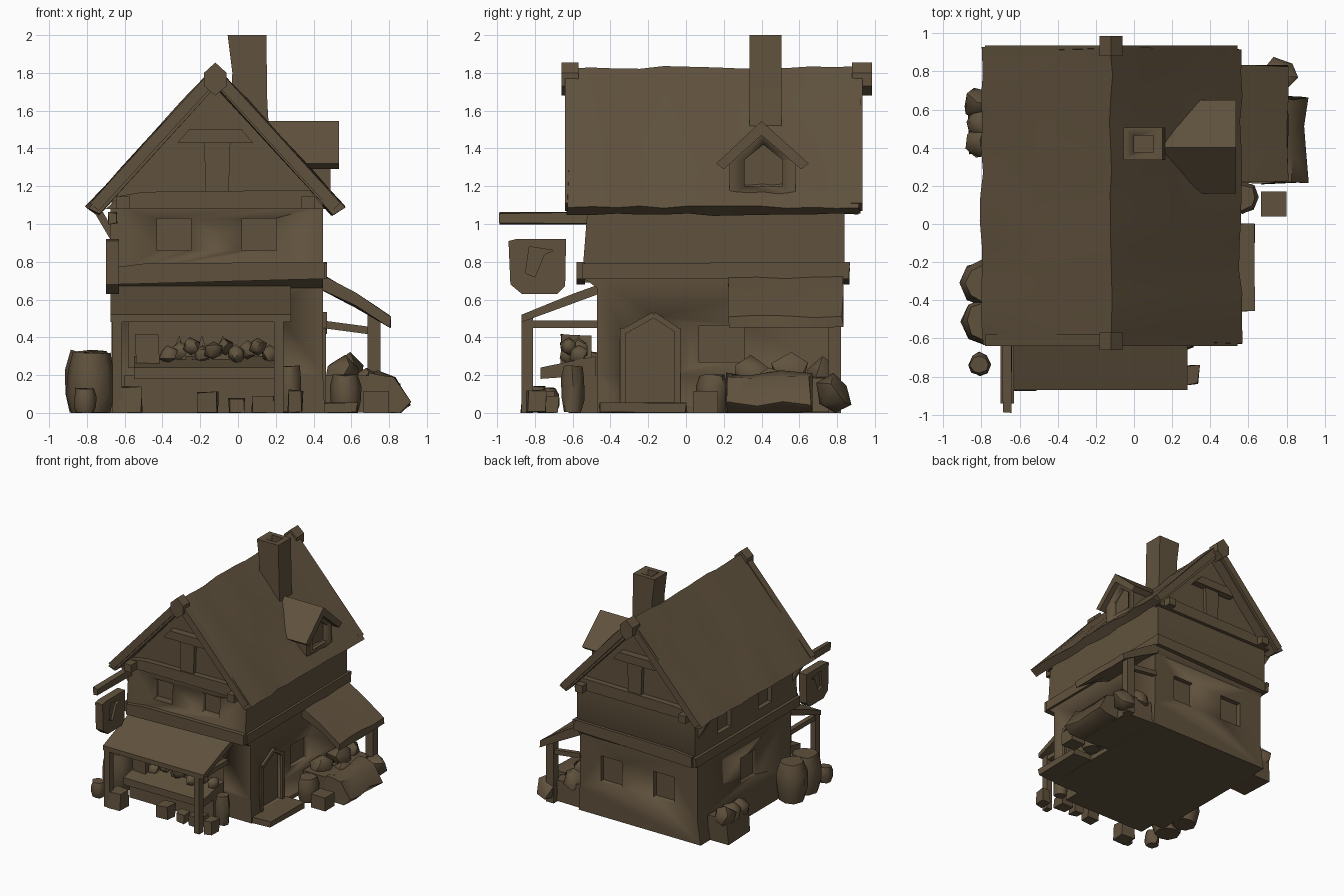
import bpy, bmesh, math, random
from mathutils import Vector

if "Cube" in bpy.data.objects:
    bpy.data.objects.remove(bpy.data.objects["Cube"])

random.seed(4)
WOOD = bpy.data.materials.new("dark_brown")
WOOD.diffuse_color = (0.118, 0.084, 0.047, 1)
WOOD.use_nodes = True
WOOD.node_tree.nodes["Principled BSDF"].inputs["Base Color"].default_value = WOOD.diffuse_color


def finish(name, bm, jitter=0.0, angle=35):
    for v in bm.verts:
        v.co += Vector([random.uniform(-jitter, jitter) for _ in range(3)])
        v.co.z = max(v.co.z, 0)
    bmesh.ops.recalc_face_normals(bm, faces=bm.faces)
    me = bpy.data.meshes.new(name)
    bm.to_mesh(me)
    bm.free()
    me.materials.append(WOOD)
    me.shade_smooth()
    me.set_sharp_from_angle(angle=math.radians(angle))
    ob = bpy.data.objects.new(name, me)
    bpy.context.collection.objects.link(ob)
    return ob


def prism(name, pts, axis, a, b, steps=1, jitter=0.0, angle=35):
    """Extrude a profile, (x,z) along y or (y,z) along x."""
    bm = bmesh.new()
    rings = []
    for i in range(steps + 1):
        t = a + (b - a) * i / steps
        rings.append([bm.verts.new((p, t, q) if axis == 'y' else (t, p, q)) for p, q in pts])
    n = len(pts)
    for r, s in zip(rings, rings[1:]):
        for k in range(n):
            bm.faces.new((r[k], r[(k + 1) % n], s[(k + 1) % n], s[k]))
    bm.faces.new(rings[0])
    bm.faces.new(rings[-1])
    return finish(name, bm, jitter, angle)


def box(name, x0, x1, y0, y1, z0, z1, jitter=0.0):
    return prism(name, [(x0, z0), (x1, z0), (x1, z1), (x0, z1)], 'y', y0, y1, 1, jitter)


def beam(name, p, q, w):
    p, q = Vector(p), Vector(q)
    bm = bmesh.new()
    bmesh.ops.create_cube(bm, size=1)
    rot = (q - p).to_track_quat('Z', 'Y')
    for v in bm.verts:
        v.co = (p + q) / 2 + rot @ Vector((v.co.x * w, v.co.y * w, v.co.z * (q - p).length))
    return finish(name, bm)


def barrel(name, x, y, r, h):
    bm = bmesh.new()
    rings = []
    for z, k in ((0, .8), (.3, 1), (.7, 1), (1, .8)):
        rings.append([bm.verts.new((x + r * k * math.cos(i * math.pi / 4), y + r * k * math.sin(i * math.pi / 4), z * h))
                      for i in range(8)])
    for r0, r1 in zip(rings, rings[1:]):
        for i in range(8):
            bm.faces.new((r0[i], r0[(i + 1) % 8], r1[(i + 1) % 8], r1[i]))
    bm.faces.new(rings[0])
    bm.faces.new(rings[-1])
    return finish(name, bm, 0.006, 50)


def lump(name, x, y, z, r):
    bm = bmesh.new()
    bmesh.ops.create_icosphere(bm, subdivisions=1, radius=r)
    bmesh.ops.translate(bm, vec=(x, y, z), verts=bm.verts)
    return finish(name, bm, r * 0.15, 50)


def cut(target, cutter):
    cutter.hide_render = True
    cutter.hide_set(True)
    m = target.modifiers.new("cut", 'BOOLEAN')
    m.operation, m.solver, m.object = 'DIFFERENCE', 'EXACT', cutter


# Ground floor with shop opening, pointed door and windows
ground = prism("ground_floor", [(-.70, 0), (.46, 0), (.45, .2), (.45, .72), (-.67, .72), (-.67, .2)], 'y', -.47, .80)
cut(ground, box("shop_cutter", -.58, .19, -.6, -.39, .24, .56))
cut(ground, prism("door_cutter", [(-.33, .05), (-.05, .05), (-.05, .44), (-.17, .51), (-.33, .43)], 'x', .41, .6))
cut(ground, box("side_window_cutter", .41, .6, .07, .31, .27, .46))
cut(ground, box("left_window_cutter", -.8, -.63, .0, .22, .3, .52))
for i, x in enumerate((-.45, .05)):
    cut(ground, box(f"back_window_cutter_{i}", x, x + .2, .76, .9, .3, .52))
beam("door_ridge", (.455, -.05, .44), (.455, -.17, .52), .03)
beam("door_ridge_far", (.455, -.17, .52), (.455, -.33, .43), .03)
for y in (-.335, -.045):
    box("door_jamb", .44, .465, y - .015, y + .015, 0, .45)
box("door_step", .44, .63, -.46, 0, 0, .05, .006)

# Upper floor, tapered front overhang
upper = prism("upper_floor", [(-.47, .66), (.80, .66), (.84, .72), (.84, 1.1), (-.52, 1.1), (-.55, .72)], 'x', -.675, .45)
for i, x in enumerate((-.43, .02)):
    cut(upper, box(f"upper_window_cutter_{i}", x, x + .18, -.7, -.47, .86, 1.03))
for i, y in enumerate((-.2, .35)):
    cut(upper, box(f"upper_left_window_cutter_{i}", -.8, -.635, y, y + .18, .85, 1.02))
for y, s in ((-.56, -1), (.84, 1)):
    prism("belt_beam", [(-.66, .68), (.46, .71), (.46, .80), (-.50, .79), (-.66, .77)], 'y', y - .02, y + .025)
prism("side_belt", [(-.55, .71), (.86, .71), (.87, .80), (-.55, .79)], 'x', .44, .47)
prism("left_belt", [(-.55, .69), (.86, .69), (.87, .77), (-.55, .77)], 'x', -.70, -.67)

# Gable walls and their timber
prism("gable", [(-.67, 1.08), (.45, 1.08), (.45, 1.12), (-.12, 1.74), (-.67, 1.14)], 'y', -.50, .82)
for y in (-.52, .84):
    prism("gable_tie_beam", [(-.70, 1.08), (.46, 1.08), (.38, 1.18), (-.50, 1.17), (-.62, 1.15)], 'y', y - .03, y + .03)
    prism("gable_collar", [(-.32, 1.43), (.08, 1.43), (.02, 1.5), (-.26, 1.5)], 'y', y - .04, y + .04)
    prism("gable_post", [(-.17, 1.15), (-.05, 1.15), (-.04, 1.45), (-.18, 1.45)], 'y', y - .015, y + .015)

# Main roof, slightly wavy, with ridge ends and purlin ends
roof = [(-.80, 1.09), (-.63, 1.28), (-.46, 1.46), (-.29, 1.65), (-.12, 1.83), (.05, 1.65), (.22, 1.46), (.39, 1.28), (.56, 1.09),
        (.50, 1.05), (-.12, 1.73), (-.74, 1.05)]
prism("main_roof", roof, 'y', -.625, .92, 12, .009, 45)
for y0, y1 in ((-.66, -.57), (.88, .985)):
    prism("ridge_end", [(-.18, 1.73), (-.12, 1.68), (-.06, 1.73), (-.06, 1.80), (-.12, 1.855), (-.18, 1.80)], 'y', y0, y1)
for y in (-.61, .905):
    for s in (-1, 1):
        beam("barge_board", (-.12 + s * .02, y, 1.77), (-.12 + s * .64, y, 1.09), .06)
for x in (-.61, .37):
    box("purlin_end", x - .035, x + .035, -.63, -.5, 1.08, 1.145)
    box("purlin_end_back", x - .035, x + .035, .8, .93, 1.08, 1.145)
for y in (-.5, .78):
    beam("eave_strut", (-.76, y, 1.10), (-.66, y, .93), .04)

# Chimney with hollow top
chimney = prism("chimney", [(-.05, 1.4), (.175, 1.3), (.155, 1.65), (.15, 2.0), (-.055, 2.0), (-.03, 1.8)], 'y', .335, .505)
cut(chimney, box("flue_cutter", 0, .10, .375, .465, 1.93, 2.1))

# Dormer
dormer = prism("dormer_wall", [(.23, 1.15), (.58, 1.15), (.58, 1.34), (.405, 1.50), (.23, 1.34)], 'x', .1, .49)
cut(dormer, prism("dormer_cutter", [(.31, 1.2), (.51, 1.2), (.51, 1.34), (.41, 1.42), (.31, 1.34)], 'x', .45, .6))
prism("dormer_roof", [(.16, 1.32), (.40, 1.545), (.65, 1.32), (.61, 1.29), (.40, 1.47), (.20, 1.29)], 'x', .1, .535)

# Front stall: awning, posts, counter and goods
prism("stall_awning", [(-.87, .48), (-.87, .52), (-.60, .63), (-.46, .68), (-.46, .63)], 'x', -.675, .28)
for x in (-.64, .215):
    box("stall_post", x - .025, x + .025, -.87, -.81, 0, .51)
    box("stall_bracket", x - .02, x + .02, -.83, -.46, .45, .49)
prism("counter", [(-.77, .18), (-.77, .24), (-.48, .30), (-.48, .2)], 'x', -.55, .2)
box("counter_base", -.6, .2, -.62, -.45, 0, .2)
box("counter_crate", -.54, -.42, -.66, -.52, .25, .41, .008)
for i in range(10):
    x = -.37 + i * .06
    lump("counter_goods", x, -.62 + .05 * (i % 2), .31 + .02 * (i % 3), .05)
for x in (-.32, -.2, -.09):
    prism("standing_goods", [(x - .05, .27), (x + .05, .27), (x + .01, .41)], 'y', -.57, -.5)
for x0, x1, y0, y1, h in ((-.63, -.51, -.87, -.75, .14), (-.22, -.11, -.80, -.70, .11), (-.05, .03, -.78, -.70, .08),
                          (.08, .19, -.78, -.68, .09), (.27, .34, -.84, -.74, .12)):
    box("front_crate", x0, x1, y0, y1, 0, h, .008)
barrel("corner_keg", .275, -.60, .06, .25)
barrel("small_keg", -.81, -.735, .06, .13)

# Hanging sign on a bracket
box("sign_bar", -.685, -.64, -.99, -.5, 1.0, 1.06, .005)
sign = prism("sign_board", [(-.94, .91), (-.90, .92), (-.635, .92), (-.64, .67), (-.68, .63), (-.87, .63), (-.93, .68)], 'x', -.70, -.63)
for i, (a, b) in enumerate(((-.8, -.68), (-.65, -.5))):
    cut(sign, prism(f"sign_cutter_{i}", [(-.85, .74), (-.80, .72), (-.75, .84), (-.70, .86), (-.83, .88)], 'x', a, b))

# Side lean-to with post and brace
awning = [(.44, .73), (.62, .63), (.81, .51), (.81, .45), (.62, .56), (.44, .66)]
prism("side_awning", awning, 'y', .225, .83, 4, .008, 45)
box("side_post", .685, .755, .755, .82, 0, .53)
beam("side_brace", (.44, .79, .47), (.74, .79, .43), .04)
box("side_bench", .46, .72, .22, .78, 0, .19, .01)
prism("sack_heap", [(.68, 0), (.86, 0), (.905, .05), (.82, .18), (.74, .21), (.68, .2)], 'y', .22, .66, 3, .015, 50)
for x, y, z, r in ((.56, .35, .2, .1), (.58, .55, .22, .1), (.56, .72, .2, .09), (.68, .45, .17, .08), (.76, .78, .1, .1)):
    lump("sack", x, y, z, r)
box("side_crate", .665, .80, .04, .17, 0, .115)
barrel("side_keg", .57, .14, .085, .2)

# Goods along the left wall
box("left_crate", -.87, -.68, .38, .68, 0, .22, .015)
for y in (.43, .53, .63):
    lump("left_goods", -.81, y, .22, .085)
barrel("left_barrel", -.79, -.31, .12, .33)
barrel("left_barrel_front", -.78, -.51, .125, .32)
